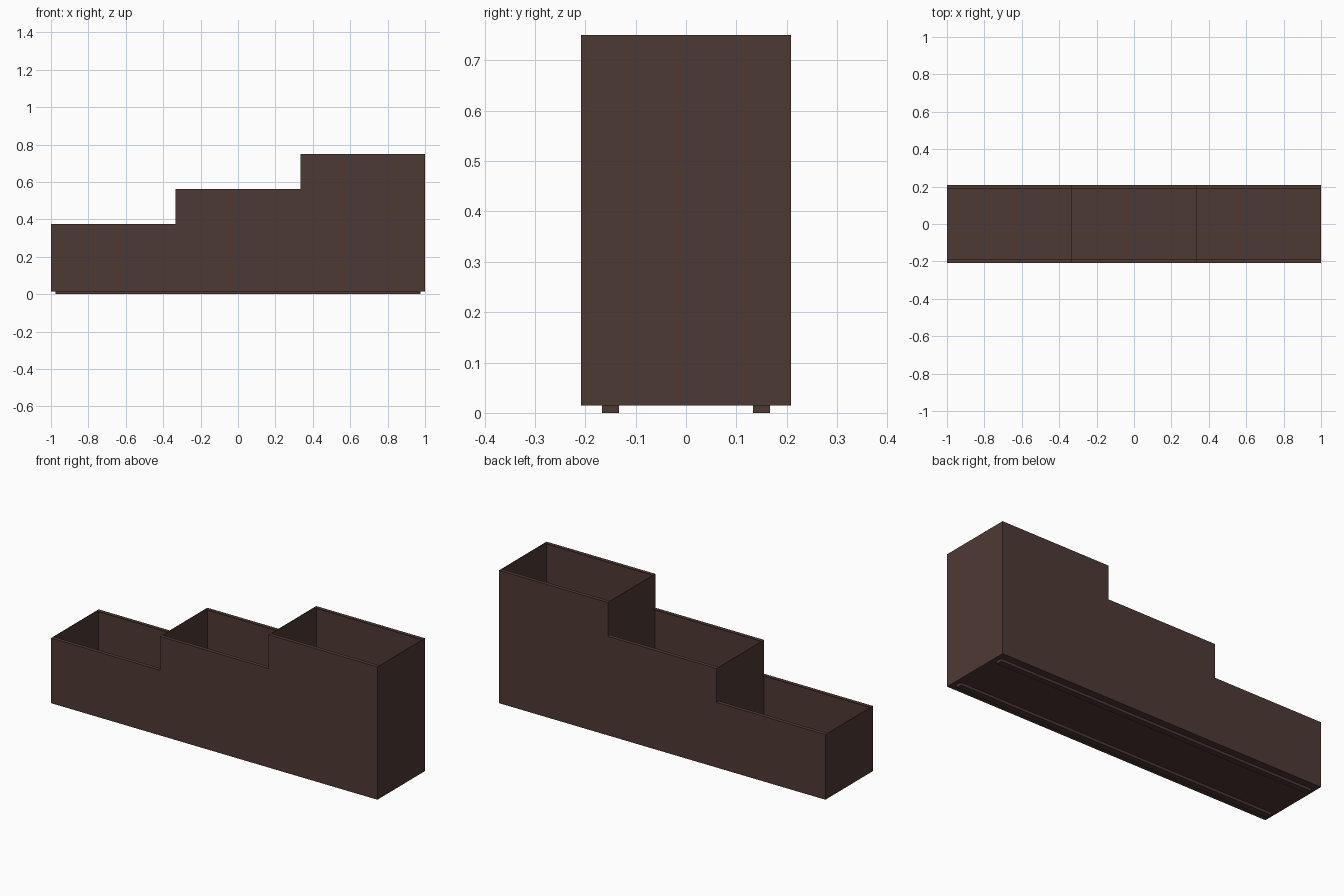
import bpy
import bmesh

cube = bpy.data.objects.get("Cube")
if cube:
    bpy.data.objects.remove(cube, do_unlink=True)

BASE = 0.0145                      # underside of the trough
HALF_Y = 0.208                     # half depth
SHEET = 0.003                      # sheet metal thickness
LIP = 0.021                        # inward folded rim width
XS = [-1.0, -1 / 3, 1 / 3, 1.0]    # compartment borders
TOPS = [0.375, 0.5625, 0.75]       # compartment rim heights

brown = bpy.data.materials.new("chocolate_brown_metal")
brown.use_nodes = True
colour = (0.076, 0.041, 0.033, 1.0)
brown.diffuse_color = colour
bsdf = brown.node_tree.nodes["Principled BSDF"]
bsdf.inputs["Base Color"].default_value = colour
bsdf.inputs["Roughness"].default_value = 0.7


def finish(name, bm):
    bmesh.ops.recalc_face_normals(bm, faces=bm.faces)
    mesh = bpy.data.meshes.new(name)
    bm.to_mesh(mesh)
    bm.free()
    mesh.materials.append(brown)
    obj = bpy.data.objects.new(name, mesh)
    bpy.context.collection.objects.link(obj)
    return obj


def box(name, x, y, z):
    """Box spanning the given (min, max) ranges."""
    bm = bmesh.new()
    bmesh.ops.create_cube(bm, size=1)
    for v in bm.verts:
        v.co = [lo + (c + 0.5) * (hi - lo) for c, (lo, hi) in zip(v.co, (x, y, z))]
    return finish(name, bm)


def stepped_wall(name, y, thickness):
    """Stepped outline extruded along y."""
    outline = [(XS[0], BASE)]
    for i, top in enumerate(TOPS):
        outline += [(XS[i], top), (XS[i + 1], top)]
    outline.append((XS[-1], BASE))
    bm = bmesh.new()
    face = bm.faces.new([bm.verts.new((x, y, z)) for x, z in outline])
    solid = bmesh.ops.extrude_face_region(bm, geom=[face])
    verts = [v for v in solid["geom"] if isinstance(v, bmesh.types.BMVert)]
    bmesh.ops.translate(bm, verts=verts, vec=(0, thickness, 0))
    return finish(name, bm)


inner = HALF_Y - SHEET

# Long walls, folded rims and base runners on both sides
for side, s in (("front", -1), ("back", 1)):
    stepped_wall(f"{side}_wall", s * HALF_Y, -s * SHEET)
    for i, (level, top) in enumerate(zip(("low", "middle", "high"), TOPS)):
        end = XS[i + 1] - (SHEET if i == 2 else 0)
        box(f"{side}_{level}_rim", (XS[i] + SHEET, end),
            sorted((s * inner, s * (HALF_Y - LIP))), (top - SHEET, top))
    box(f"{side}_runner", (-0.975, 0.975), sorted((s * 0.133, s * 0.167)), (0, BASE))

# End panels and dividers
for name, x, top in zip(("right_end_panel", "low_divider", "high_divider"), XS, TOPS):
    box(name, (x, x + SHEET), (-inner, inner), (BASE, top))
box("left_end_panel", (XS[-1] - SHEET, XS[-1]), (-inner, inner), (BASE, TOPS[-1]))

# Floor of the trough
box("floor", (XS[0] + SHEET, XS[-1] - SHEET), (-inner, inner), (BASE, BASE + SHEET))
